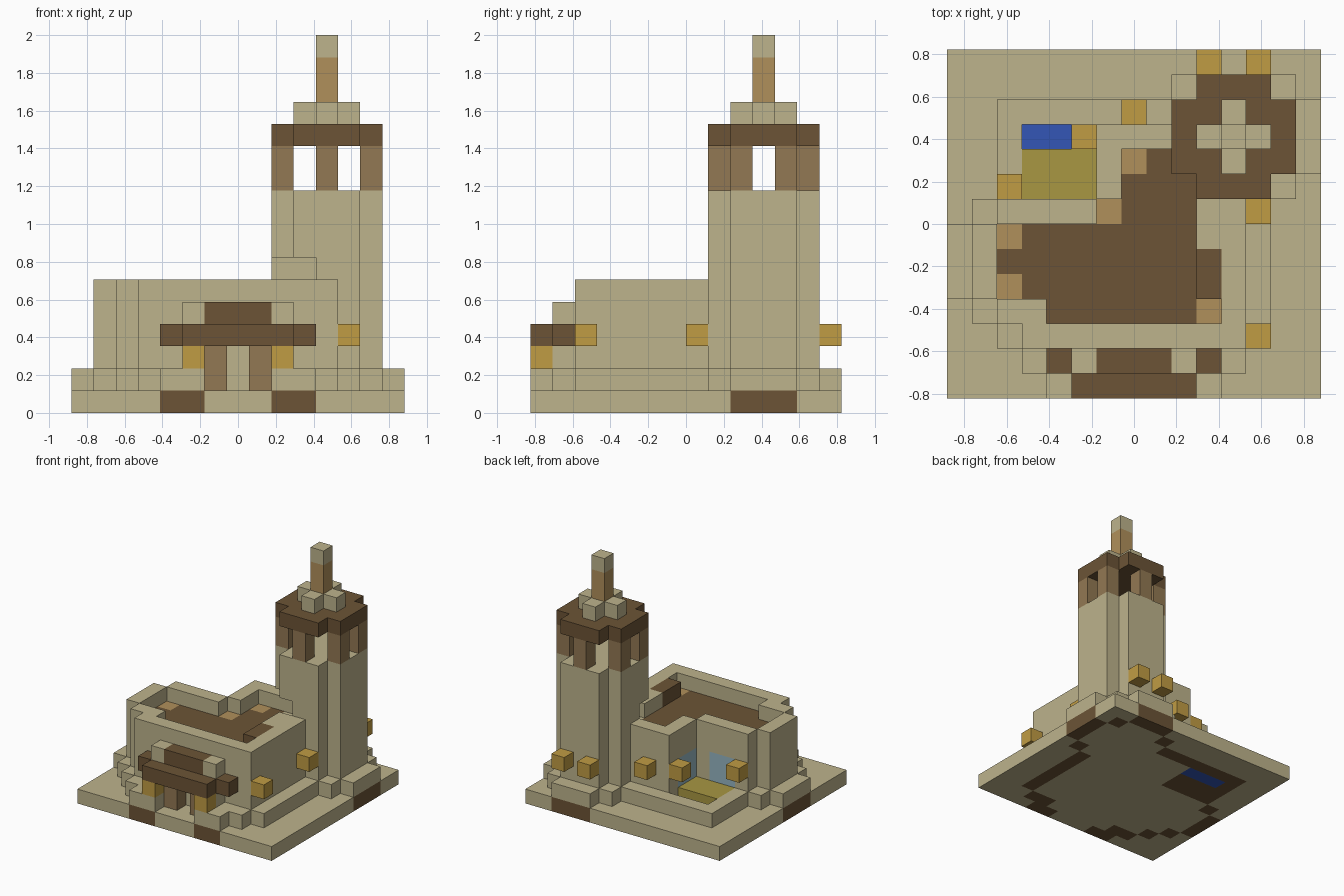
import bpy, bmesh
from mathutils import Vector

if "Cube" in bpy.data.objects:
    bpy.data.objects.remove(bpy.data.objects["Cube"])

U = 2 / 17                                  # edge of one building block
ORIGIN = Vector((-7.5 * U, -7 * U, 0))
grid = {}                                   # cell -> (part, colour)


def material(name, rgb):
    lin = [((c / 255 + 0.055) / 1.055) ** 2.4 for c in rgb] + [1]
    m = bpy.data.materials.new(name)
    m.use_nodes = True
    m.diffuse_color = lin
    bsdf = m.node_tree.nodes["Principled BSDF"]
    bsdf.inputs["Base Color"].default_value = lin
    bsdf.inputs["Roughness"].default_value = 0.9
    return m


MATS = {
    "sandstone": material("sandstone", (189, 179, 140)),
    "dark_wood": material("dark_wood", (108, 84, 54)),
    "post_wood": material("post_wood", (146, 120, 83)),
    "light_wood": material("light_wood", (176, 144, 91)),
    "lantern_gold": material("lantern_gold", (192, 156, 68)),
    "crop_olive": material("crop_olive", (168, 151, 66)),
    "water_blue": material("water_blue", (51, 86, 182)),
    "window_glass": material("window_glass", (150, 182, 194)),
}


def span(v):
    return range(v[0], v[1] + 1) if isinstance(v, tuple) else (v,)


def fill(part, colour, x, y, z):
    """Fill an inclusive range of cells; later fills replace earlier ones."""
    for i in span(x):
        for j in span(y):
            for k in span(z):
                grid[i, j, k] = (part, colour)


def carve(x, y, z):
    for i in span(x):
        for j in span(y):
            for k in span(z):
                grid.pop((i, j, k), None)


# ground slab
fill("ground_slab", "sandstone", (0, 14), (0, 13), 0)

# low stone steps around the walls, each on a dark footing
STEPS = [((4, 5), 0), ((9, 10), 0), ((3, 4), 1), ((10, 11), 1), (2, 2), (1, 3),
         (0, (4, 6)), (1, 7), (2, (8, 11)), ((3, 8), 11), (12, (2, 7)),
         (13, 8), (14, (9, 11)), (13, 12), ((10, 12), 13), (9, 12)]
for x, y in STEPS:
    fill("stone_steps", "sandstone", x, y, 1)
    fill("ground_slab", "dark_wood", x, y, 0)

# house walls with a parapet one block above the roof
for x, y in [(1, (4, 6)), (2, (3, 7)), ((3, 11), (2, 7)), ((6, 8), (8, 10)), (9, 8)]:
    fill("house_walls", "sandstone", x, y, (1, 5))

# sunken flat roof
ROOF = [((2, 9), (4, 6)), ((4, 10), 3), (10, (4, 5)), ((6, 9), 7),
        ((7, 8), (8, 9)), (9, 8)]
for x, y in ROOF:
    carve(x, y, 5)
    fill("house_roof", "dark_wood", x, y, 4)
for x, y in [(2, 4), (2, 6), (10, 3), (6, 7), (7, 9)]:
    fill("corner_beams", "light_wood", x, y, 4)
fill("roof_chest", "dark_wood", 10, (4, 5), 5)

# windows facing the garden
fill("garden_windows", "window_glass", (3, 4), 7, (2, 3))
fill("garden_windows", "window_glass", 6, (8, 9), (2, 3))

# garden bed and water channel
fill("ground_slab", "dark_wood", (3, 5), (8, 9), 0)
fill("garden_crop", "crop_olive", (3, 5), (8, 9), 1)
fill("water_channel", "water_blue", (3, 5), 10, 0)

# entrance porch
for pillar, post in ((5, 6), (9, 8)):
    fill("porch_pillars", "sandstone", pillar, 1, (1, 4))
    fill("door_posts", "post_wood", post, 1, (1, 2))
    fill("lanterns", "lantern_gold", pillar, 0, 2)
fill("porch_awning", "dark_wood", (4, 10), 1, 3)
fill("porch_awning", "dark_wood", (5, 9), 0, 3)
fill("porch_awning", "dark_wood", (6, 8), 1, 4)

# wall lanterns
for x, y in [(10, 13), (12, 13), (7, 11), (5, 10), (2, 8), (12, 7), (12, 2)]:
    fill("lanterns", "lantern_gold", x, y, 3)


def cross(part, colour, z, r):
    """Square of half width r without its corners, on the tower axis."""
    fill(part, colour, (11 - r, 11 + r), (11 - r, 9 + r), z)
    fill(part, colour, (12 - r, 10 + r), (10 - r, 10 + r), z)


# tower shaft with a doorway onto the roof
cross("tower_shaft", "sandstone", (1, 9), 2)
carve(10, (8, 9), (5, 6))
carve(9, 9, (5, 6))

# belfry posts, roof and spire
for x, y in [(11, 8), (11, 12), (9, 9), (9, 11), (13, 9), (13, 11)]:
    fill("belfry_posts", "post_wood", x, y, (10, 11))
cross("belfry_roof", "dark_wood", 12, 2)
cross("spire_base", "sandstone", 13, 1)
fill("spire", "light_wood", 11, 10, (14, 15))
fill("spire_tip", "sandstone", 11, 10, 16)


def build(part):
    """Make one object from the exposed sides of a part's cells."""
    cells = {c: v[1] for c, v in grid.items() if v[0] == part}
    colours = sorted(set(cells.values()))
    bm = bmesh.new()
    for c, colour in cells.items():
        centre = Vector(c) + Vector((0.5, 0.5, 0.5))
        for axis in range(3):
            for sign in (-1, 1):
                n = Vector((0, 0, 0))
                n[axis] = sign
                if tuple(int(a + b) for a, b in zip(c, n)) in grid:
                    continue
                a = Vector((0, 0, 0))
                a[(axis + 1) % 3] = 0.5
                b = n.cross(a)
                mid = centre + n / 2
                corners = (mid - a - b, mid + a - b, mid + a + b, mid - a + b)
                face = bm.faces.new([bm.verts.new(p * U + ORIGIN) for p in corners])
                face.material_index = colours.index(colour)
    bmesh.ops.remove_doubles(bm, verts=bm.verts, dist=U / 100)
    bmesh.ops.dissolve_limit(bm, angle_limit=0.01, verts=bm.verts, edges=bm.edges,
                             delimit={'MATERIAL'})
    mesh = bpy.data.meshes.new(part)
    bm.to_mesh(mesh)
    bm.free()
    for colour in colours:
        mesh.materials.append(MATS[colour])
    bpy.context.collection.objects.link(bpy.data.objects.new(part, mesh))


for part in sorted({v[0] for v in grid.values()}):
    build(part)
